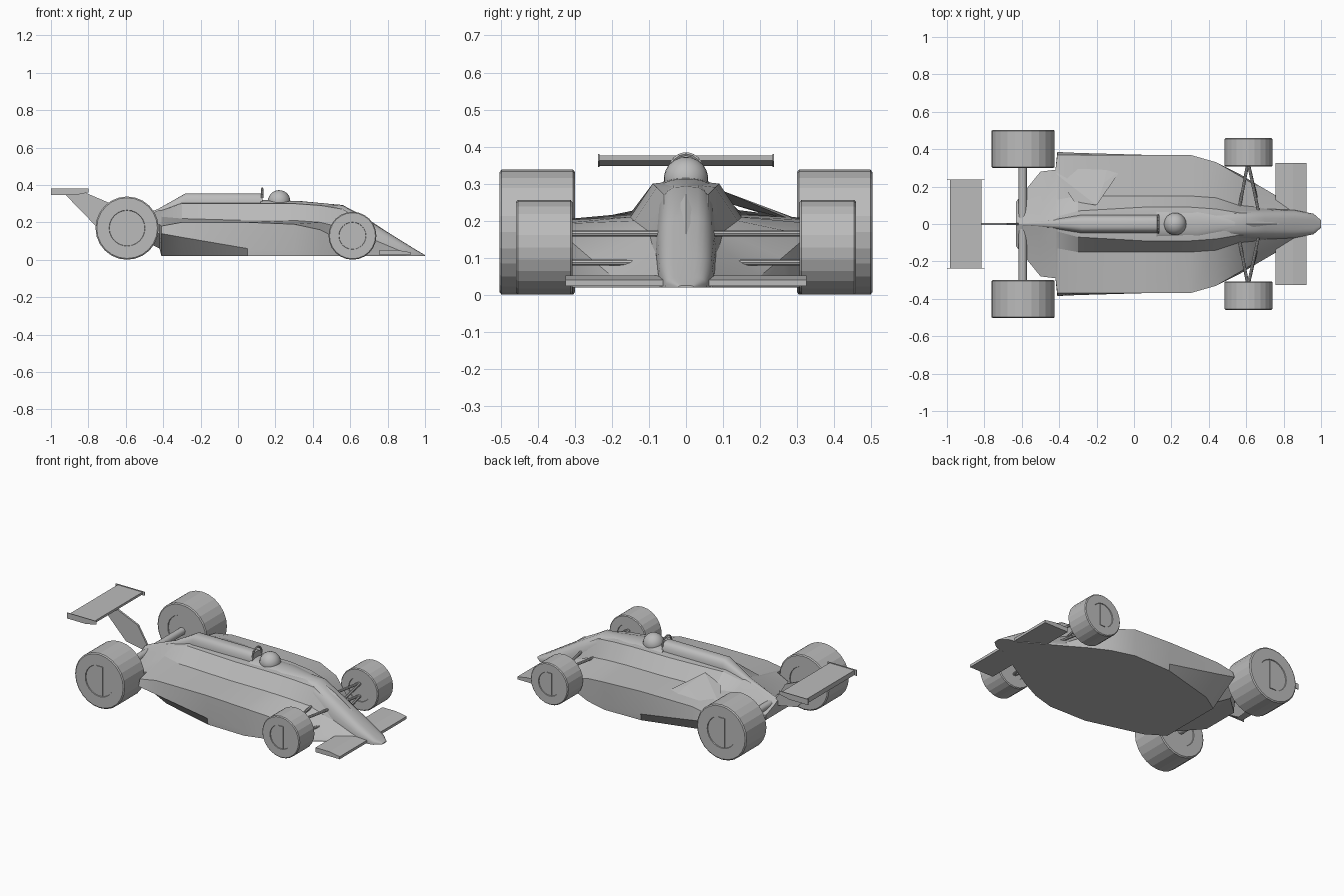
import bpy, bmesh, math
from mathutils import Vector

cube = bpy.data.objects.get("Cube")
if cube:
    bpy.data.objects.remove(cube, do_unlink=True)

GREY = (0.5, 0.5, 0.5, 1.0)
grey = bpy.data.materials.new("plain grey")
grey.use_nodes = True
grey.diffuse_color = GREY
grey.node_tree.nodes["Principled BSDF"].inputs["Base Color"].default_value = GREY


def finish(name, bm, smooth=None):
    """Turn a bmesh into a named grey object."""
    bmesh.ops.recalc_face_normals(bm, faces=bm.faces[:])
    mesh = bpy.data.meshes.new(name)
    bm.to_mesh(mesh)
    bm.free()
    mesh.materials.append(grey)
    obj = bpy.data.objects.new(name, mesh)
    bpy.context.collection.objects.link(obj)
    if smooth:
        bpy.ops.object.select_all(action='DESELECT')
        obj.select_set(True)
        bpy.context.view_layer.objects.active = obj
        bpy.ops.object.shade_smooth_by_angle(angle=math.radians(smooth))
    return obj


def loft(name, rings, smooth=None):
    """Skin closed rings of equal length and cap both ends."""
    bm = bmesh.new()
    loops = [[bm.verts.new(p) for p in ring] for ring in rings]
    count = len(loops[0])
    for a, b in zip(loops, loops[1:]):
        for i in range(count):
            j = (i + 1) % count
            bm.faces.new((a[i], a[j], b[j], b[i]))
    bm.faces.new(loops[0])
    bm.faces.new(loops[-1])
    return finish(name, bm, smooth)


def plate(name, outline, y0, y1):
    """Extrude an x-z outline between two y values."""
    return loft(name, [[(x, y, z) for x, z in outline] for y in (y0, y1)])


def arches(name, sections, power=1.0):
    """Loft rounded arches given as x, half width, base z and top z."""
    rings = []
    for x, w, base, top in sections:
        ring = []
        for i in range(17):
            t = math.pi * i / 16
            c, s = math.cos(t), max(0, math.sin(t))
            ring.append((x, math.copysign(w * abs(c) ** power, c), base + (top - base) * s ** power))
        rings.append(ring)
    return loft(name, rings, 35)


def rod(name, start, end, radius, sides=10):
    start, end = Vector(start), Vector(end)
    turn = (end - start).to_track_quat('Z', 'Y')
    rings = []
    for p in (start, end):
        rings.append([p + turn @ Vector((radius * math.cos(t), radius * math.sin(t), 0))
                      for t in (math.tau * i / sides for i in range(sides))])
    return loft(name, rings, 40)


def wheel(name, x, y_in, y_out, radius, side):
    """Tyre lathed round the axle, with a shallow hub and upright bar."""
    mid, half = (y_in + y_out) / 2, (y_out - y_in) / 2
    edge = 0.005
    profile = [(0.01, half - edge), (0.56, half - edge), (0.57, half), (0.96, half),
               (1, half - edge)]
    profile += [(r, -h) for r, h in reversed(profile)]
    sides = 24
    rings = []
    for r, h in profile:
        rings.append([(x + r * radius * math.cos(t), side * (mid + h), radius * (1 + r * math.sin(t)))
                      for t in (math.tau * i / sides for i in range(sides))])
    loft(name, rings)
    w, h = 0.13 * radius, 0.53 * radius
    bar = [(x - w, radius - h), (x + w, radius - h), (x + w, radius + h), (x - w, radius + h)]
    plate(name + "_hub_bar", bar, side * (y_out - edge - 0.002), side * y_out)


# Main body: x, ridge z, then rim, flank base, pod edge, undercut and floor edge as y, z
stations = [
    (-.63, .19, .01, .185, .04, .17, .12, .14, .12, .13, .12, .11),
    (-.5, .24, .03, .23, .09, .21, .28, .16, .28, .14, .24, .1),
    (-.42, .27, .04, .26, .12, .23, .29, .19, .29, .14, .2, .06),
    (-.41, .27, .04, .26, .13, .23, .37, .18, .385, .14, .2, .02),
    (-.3, .31, .07, .3, .15, .22, .37, .2, .38, .12, .27, .02),
    (.05, .31, .09, .3, .15, .21, .37, .2, .37, .06, .365, .02),
    (.3, .31, .09, .3, .15, .21, .37, .19, .37, .05, .37, .02),
    (.44, .3, .08, .29, .14, .2, .33, .16, .33, .05, .33, .02),
    (.56, .29, .06, .27, .1, .17, .26, .1, .27, .04, .27, .02),
    (.66, .24, .06, .21, .09, .13, .2, .05, .21, .03, .21, .02),
    (.9, .08, .04, .07, .05, .05, .06, .03, .07, .025, .07, .02),
]
rings = []
for x, ridge, *rest in stations:
    half = list(zip(rest[::2], rest[1::2]))
    ring = [(x, 0, ridge)] + [(x, y, z) for y, z in half]
    ring += [(x, -y, z) for y, z in reversed(half)]
    rings.append(ring)
loft("body", rings, 20)

# Rounded nose cone, engine cover and cockpit surround
arches("nose_cone", [(.44, .09, .02, .3), (.56, .088, .02, .293), (.7, .085, .02, .21),
                     (.86, .075, .02, .11), (.96, .055, .02, .048), (1, .02, .02, .025)], .6)
arches("engine_cover", [(.13, .05, .275, .355), (-.28, .05, .275, .355),
                        (-.43, .03, .2, .27), (-.62, .01, .12, .195)], .7)
arches("cockpit_surround", [(.12, .08, .28, .32), (.34, .08, .28, .313), (.55, .03, .28, .293)])

# Driver and roll hoop
bm = bmesh.new()
bmesh.ops.create_uvsphere(bm, u_segments=24, v_segments=14, radius=.06)
bmesh.ops.translate(bm, verts=bm.verts[:], vec=(.22, 0, .312))
finish("driver_helmet", bm, 40)
hoop = [(.045 * math.cos(t), .33 + .05 * math.sin(t)) for t in (math.pi * i / 8 for i in range(9))]
for (ya, za), (yb, zb) in zip(hoop, hoop[1:]):
    rod("roll_hoop", (.13, ya, za), (.13, yb, zb), .006, 6)

# Intake scoop on the left pod
bm = bmesh.new()
for p in ((-.07, .29, .2), (-.16, .22, .235), (-.14, .32, .195), (-.2, .1, .28),
          (-.32, .12, .245), (-.42, .27, .2), (-.3, .3, .205)):
    bm.verts.new(p)
bmesh.ops.convex_hull(bm, input=bm.verts[:])
finish("intake_scoop", bm)

# Rear wing on its pylon
wing = [(-.985, .376), (-.815, .376), (-.815, .362), (-.87, .347), (-.985, .347)]
plate("rear_wing", wing, -.235, .235)
plate("rear_wing_pylon", [(-.93, .355), (-.76, .18), (-.6, .15), (-.62, .2), (-.68, .3), (-.82, .36)],
      -.006, .006)

# Rear axle
rod("rear_axle", (-.595, -.31, .168), (-.595, .31, .168), .022, 16)

for side, tag in ((1, "left_"), (-1, "right_")):
    # Wheels
    wheel(tag + "rear_wheel", -.593, .3, .503, .169, side)
    wheel(tag + "front_wheel", .612, .307, .459, .128, side)
    # Rear wing end plate
    plate(tag + "rear_end_plate", [(-1, .38), (-.8, .38), (-.8, .36), (-.87, .345), (-1, .345)],
          side * .234, side * .238)
    # Front wing
    plate(tag + "front_wing", [(.757, .052), (.85, .052), (.922, .04), (.922, .024), (.757, .024)],
          side * .04, side * .326)
    # Front suspension wishbones
    for height, reach in ((.165, .07), (.087, .09)):
        for inner_x in (.56, .665):
            rod(tag + "wishbone", (inner_x, side * reach, height), (.61, side * .33, height), .008, 8)
